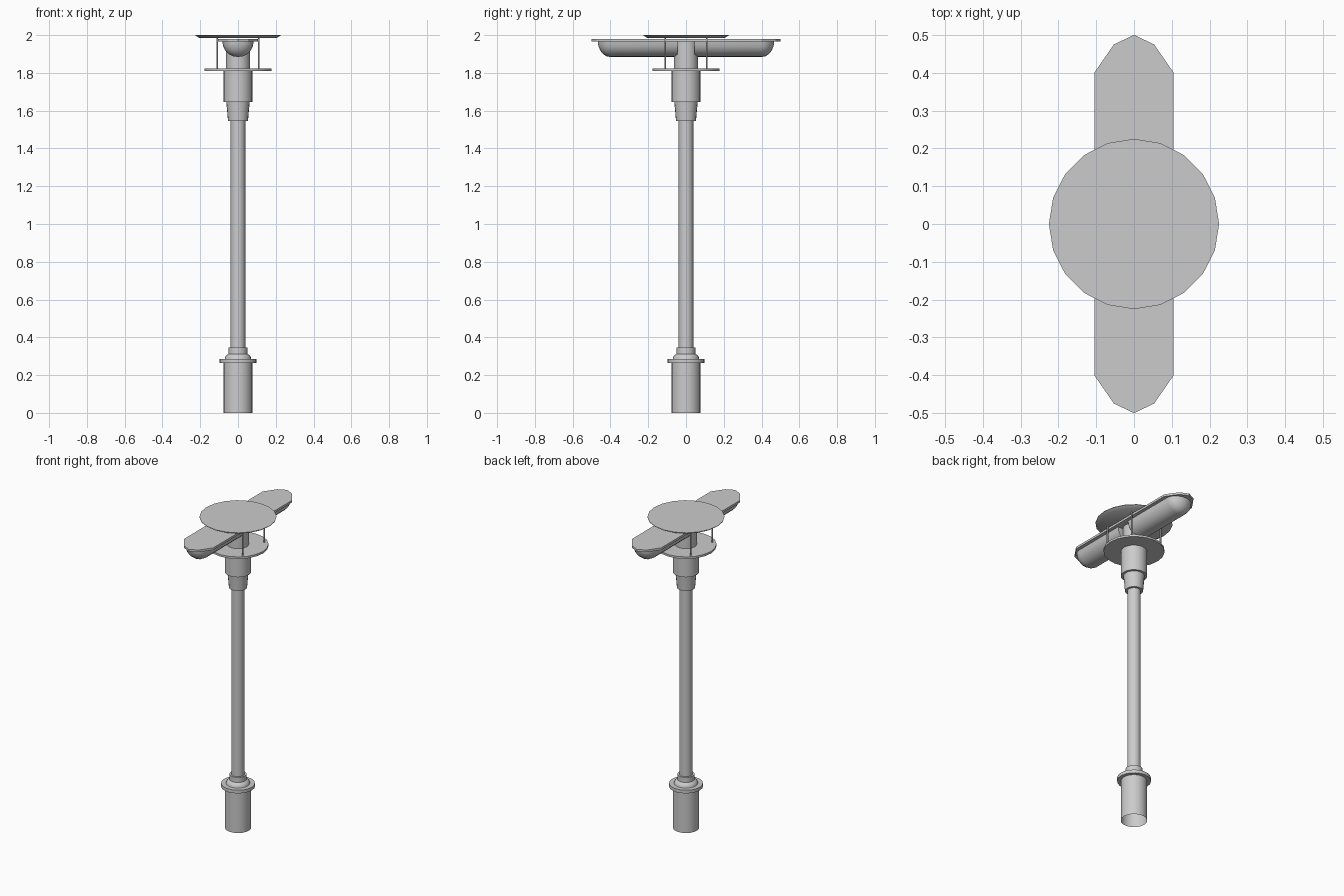
import bpy, bmesh
from math import pi, sin, cos, radians

if "Cube" in bpy.data.objects:
    bpy.data.objects.remove(bpy.data.objects["Cube"])


def finish(name, bm, angle=35):
    bmesh.ops.recalc_face_normals(bm, faces=bm.faces)
    me = bpy.data.meshes.new(name)
    bm.to_mesh(me)
    bm.free()
    ob = bpy.data.objects.new(name, me)
    bpy.context.collection.objects.link(ob)
    bpy.ops.object.select_all(action='DESELECT')
    ob.select_set(True)
    bpy.context.view_layer.objects.active = ob
    bpy.ops.object.shade_smooth_by_angle(angle=radians(angle))
    return ob


def lathe(name, profile, sides=20, at=(0, 0), cap_low=False, cap_high=False):
    """Revolve (radius, z) points around a vertical axis."""
    bm = bmesh.new()
    rings = [[bm.verts.new((at[0] + r * cos(2 * pi * i / sides),
                            at[1] + r * sin(2 * pi * i / sides), z))
              for i in range(sides)] for r, z in profile]
    for a, b in zip(rings, rings[1:]):
        for i in range(sides):
            j = (i + 1) % sides
            bm.faces.new((a[i], a[j], b[j], b[i]))
    if cap_low:
        bm.faces.new(rings[0])
    if cap_high:
        bm.faces.new(rings[-1])
    return finish(name, bm)


# Base, open underneath, with flange and stepped rounded neck
lathe("base", [(0.077, 0), (0.077, 0.265), (0.099, 0.265), (0.099, 0.286),
               (0.07, 0.286), (0.067, 0.298), (0.06, 0.307), (0.05, 0.312),
               (0.05, 0.345), (0.039, 0.345)])
# Pole
lathe("pole", [(0.039, 0.345), (0.039, 1.545)])
# Tapered collar, upper housing and lower disc
lathe("collar", [(0.039, 1.545), (0.053, 1.545), (0.058, 1.605),
                 (0.062, 1.645), (0.077, 1.645), (0.077, 1.81)])
lathe("lower_disc", [(0.077, 1.81), (0.178, 1.81), (0.178, 1.823),
                     (0.064, 1.823)])
lathe("lamp_hub", [(0.064, 1.823), (0.064, 1.968)])
# Shallow top cap
lathe("top_cap", [(0.205, 1.985), (0.225, 1.997), (0.225, 2.0)],
      cap_low=True, cap_high=True)

# Four thin rods carrying the cap
for sx in (-1, 1):
    for sy in (-1, 1):
        lathe("cap_rod", [(0.005, 1.823), (0.005, 1.987)], 8,
              (0.11 * sx, 0.11 * sy))

# Flat lamp plate with faceted pointed ends
half = [(0.105, -0.4), (0.105, 0.4), (0.053, 0.475), (0, 0.5)]
outline = half + [(-0.053, 0.475), (-0.105, 0.4), (-0.105, -0.4),
                  (-0.053, -0.475), (0, -0.5), (0.053, -0.475)]
bm = bmesh.new()
face = bm.faces.new([bm.verts.new((x, y, 1.966)) for x, y in outline])
ext = bmesh.ops.extrude_face_region(bm, geom=[face], use_keep_orig=True)
bmesh.ops.translate(bm, vec=(0, 0, 0.014),
                    verts=[g for g in ext["geom"]
                           if isinstance(g, bmesh.types.BMVert)])
finish("lamp_plate", bm, 30)

# Two half-round lamp troughs with rounded outer ends
stations = [(0.045, 1), (0.4, 1)] + [
    (0.4 + 0.067 * sin(t), max(cos(t), 0.001))
    for t in [pi / 2 * k / 5 for k in range(1, 6)]]
for side, name in ((1, "lamp_trough_back"), (-1, "lamp_trough_front")):
    bm = bmesh.new()
    rows = [[bm.verts.new((0.083 * s * cos(pi * i / 10), side * y,
                           1.967 - 0.083 * s * sin(pi * i / 10)))
             for i in range(11)] for y, s in stations]
    for a, b in zip(rows, rows[1:]):
        for i in range(10):
            bm.faces.new((a[i], a[i + 1], b[i + 1], b[i]))
    bm.faces.new(rows[0])
    bmesh.ops.remove_doubles(bm, verts=bm.verts, dist=0.0005)
    finish(name, bm, 40)
